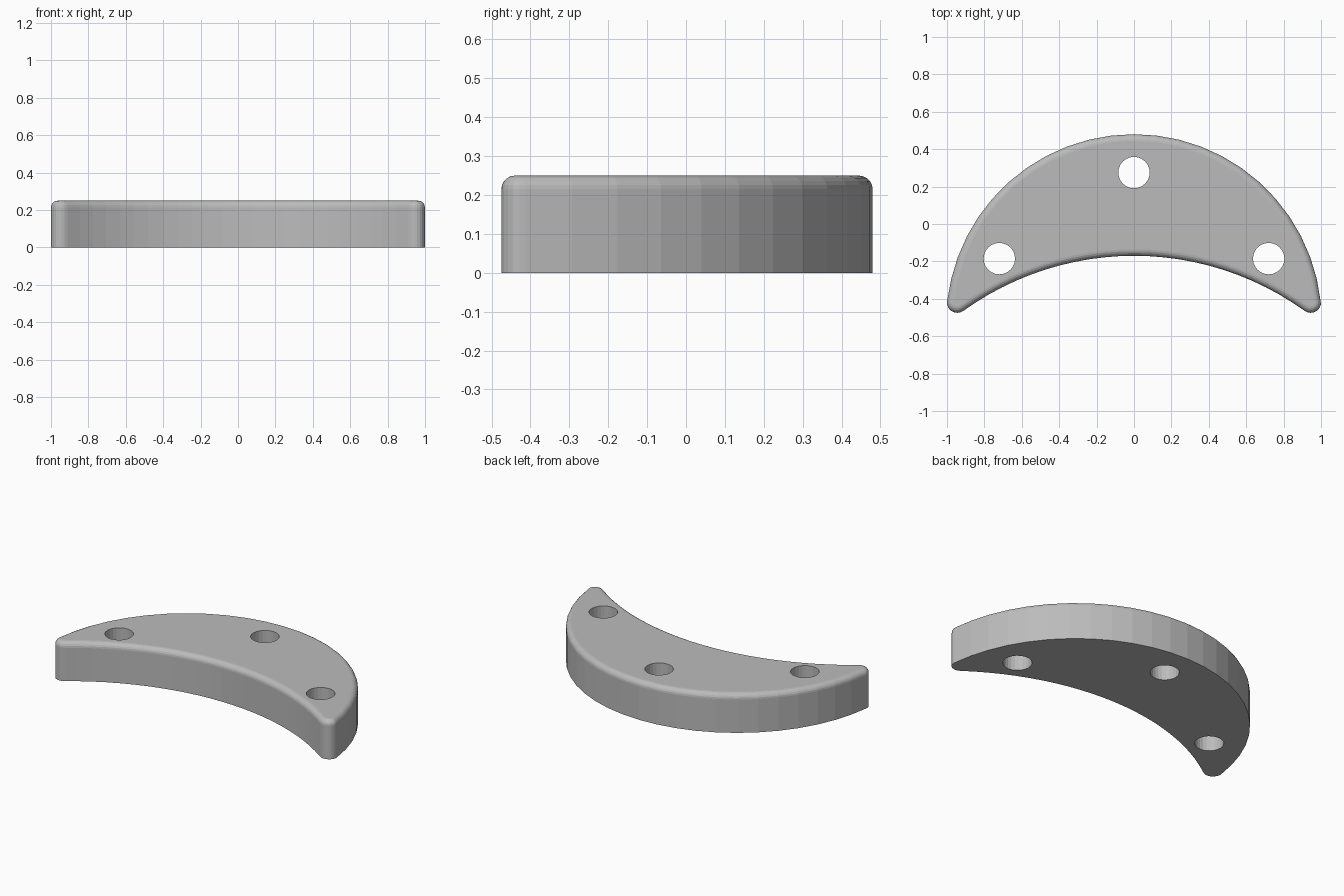
import bpy, bmesh
from math import sin, cos, pi, atan2

if "Cube" in bpy.data.objects:
    bpy.data.objects.remove(bpy.data.objects["Cube"])

HEIGHT, FILLET = 0.25, 0.035
R_OUT, R_IN, R_TIP = 1.004, 1.56, 0.055
Y_OUT, Y_IN = 0.48 - R_OUT, -0.17 - R_IN   # centres of the two large arcs
TIP_X, TIP_Y = 0.945, -0.42                # centre of the rounded tip

grey = bpy.data.materials.new("plain grey")
grey.use_nodes = True
colour = (0.5, 0.5, 0.5, 1)
grey.diffuse_color = colour
grey.node_tree.nodes["Principled BSDF"].inputs["Base Color"].default_value = colour


def arc(cx, cy, r, a0, a1, n):
    """Points on an arc, both ends included."""
    steps = [a0 + (a1 - a0) * i / n for i in range(n + 1)]
    return [(cx + r * cos(a), cy + r * sin(a)) for a in steps]


def crescent(inset):
    """Crescent outline moved inward by inset, all arcs meeting in tangency."""
    a = atan2(TIP_Y - Y_OUT, TIP_X)
    b = atan2(TIP_Y - Y_IN, TIP_X)
    r = R_TIP - inset
    outer = arc(0, Y_OUT, R_OUT - inset, a, pi - a, 24)
    left_tip = arc(-TIP_X, TIP_Y, r, pi - a, 2 * pi - b, 8)
    inner = arc(0, Y_IN, R_IN + inset, pi - b, b, 24)
    right_tip = arc(TIP_X, TIP_Y, r, b - pi, a, 8)
    return outer[:-1] + left_tip[:-1] + inner[:-1] + right_tip[:-1]


# Crescent plate: straight wall, rounded upper edge, flat top and bottom
layers = [(0, 0)]
for i in range(6):
    t = pi / 2 * i / 5
    layers.append((FILLET * (1 - cos(t)), HEIGHT - FILLET * (1 - sin(t))))
bm = bmesh.new()
rings = [[bm.verts.new((x, y, z)) for x, y in crescent(o)] for o, z in layers]
for low, high in zip(rings, rings[1:]):
    for i in range(len(low)):
        j = (i + 1) % len(low)
        bm.faces.new((low[i], low[j], high[j], high[i]))
bm.faces.new(rings[0][::-1])
bm.faces.new(rings[-1])
bmesh.ops.recalc_face_normals(bm, faces=bm.faces)
mesh = bpy.data.meshes.new("crescent_plate")
bm.to_mesh(mesh)
bm.free()
mesh.materials.append(grey)
plate = bpy.data.objects.new("crescent_plate", mesh)
bpy.context.collection.objects.link(plate)

# Three through holes
for x, y in ((0, 0.275), (0.72, -0.185), (-0.72, -0.185)):
    bpy.ops.mesh.primitive_cylinder_add(vertices=24, radius=0.084, depth=1, location=(x, y, 0.1))
    cutter = bpy.context.object
    cutter.name = "hole_cutter"
    cutter.hide_render = True
    cutter.data.materials.append(grey)
    cut = plate.modifiers.new("hole", "BOOLEAN")
    cut.operation = "DIFFERENCE"
    cut.solver = "EXACT"
    cut.object = cutter
    bpy.context.view_layer.objects.active = plate
    bpy.ops.object.modifier_apply(modifier=cut.name)
    bpy.data.objects.remove(cutter)
